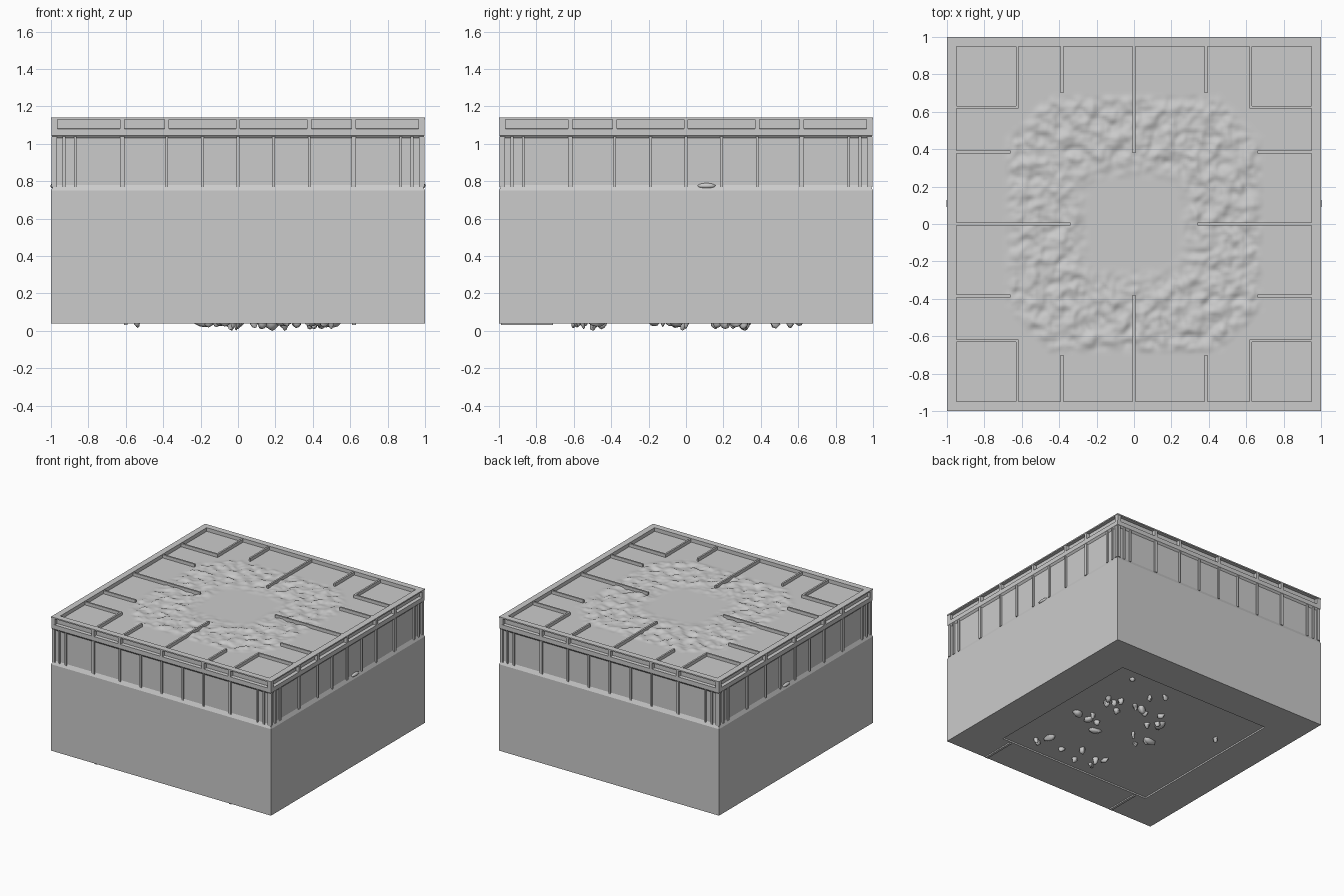
import bpy, bmesh, math, random
from mathutils import Vector, Matrix, noise

if "Cube" in bpy.data.objects:
    bpy.data.objects.remove(bpy.data.objects["Cube"])

random.seed(4)


def finish(name, bm, smooth=None):
    bmesh.ops.recalc_face_normals(bm, faces=bm.faces[:])
    me = bpy.data.meshes.new(name)
    bm.to_mesh(me)
    bm.free()
    ob = bpy.data.objects.new(name, me)
    bpy.context.collection.objects.link(ob)
    if smooth:
        bpy.ops.object.select_all(action='DESELECT')
        ob.select_set(True)
        bpy.context.view_layer.objects.active = ob
        bpy.ops.object.shade_smooth_by_angle(angle=math.radians(smooth))
    return ob


def box(bm, x0, x1, y0, y1, z0, z1):
    m = (Matrix.Translation(((x0 + x1) / 2, (y0 + y1) / 2, (z0 + z1) / 2))
         @ Matrix.Diagonal((abs(x1 - x0), abs(y1 - y0), abs(z1 - z0), 1)))
    return bmesh.ops.create_cube(bm, size=1, matrix=m)['verts']


def four_sides(bm, x0, x1, y0, y1, z0, z1):
    """Same box repeated on all four walls."""
    for k in range(4):
        v = box(bm, x0, x1, y0, y1, z0, z1)
        bmesh.ops.rotate(bm, verts=v, cent=(0, 0, 0),
                         matrix=Matrix.Rotation(k * math.pi / 2, 3, 'Z'))


# Block body: square profile swept from the underside recess up to the top rim
profile = [(0.70, 0.052), (0.70, 0.04), (1, 0.04), (1, 0.75), (0.985, 0.78),
           (0.985, 1.03), (0.998, 1.045), (0.998, 1.08), (0.97, 1.082),
           (0.97, 1.13), (1, 1.13), (1, 1.14), (0.95, 1.14), (0.95, 1.105)]
bm = bmesh.new()
prev = None
for h, z in profile:
    ring = [bm.verts.new((sx * h, sy * h, z))
            for sx, sy in ((-1, -1), (1, -1), (1, 1), (-1, 1))]
    if prev:
        for i in range(4):
            j = (i + 1) % 4
            bm.faces.new((prev[i], prev[j], ring[j], ring[i]))
    else:
        bm.faces.new(ring)
    prev = ring
finish("block_body", bm)

# Wall battens between the recessed panels, closer together at the corners
bm = bmesh.new()
for x in (0, 0.19, 0.38, 0.62, 0.87, 0.93, 0.98):
    for s in ((1, -1) if x else (1,)):
        w = 0.012 if x in (0.62, 0.98) else 0.007
        four_sides(bm, s * x - w, s * x + w, -0.998, -0.98, 0.77, 1.04)
finish("wall_battens", bm)

# Frieze dividers between the pockets under the rim
bm = bmesh.new()
for x in (-0.985, -0.62, -0.38, 0, 0.38, 0.62, 0.985):
    four_sides(bm, x - 0.012, x + 0.012, -0.998, -0.965, 1.08, 1.132)
finish("frieze_dividers", bm)

# Top floor: flat field with a rough ring around a smooth centre
bm = bmesh.new()
bmesh.ops.create_grid(bm, x_segments=150, y_segments=150, size=0.951)


def ramp(v):
    return max(0.0, min(1.0, v))


for v in bm.verts:
    x, y = v.co.x, v.co.y
    outer = max(abs(x), abs(y), (abs(x) + abs(y)) * 0.60)
    inner = (abs(x) ** 4 + abs(y) ** 4) ** 0.25
    mask = ramp((0.69 - outer) / 0.05) * ramp((inner - 0.24) / 0.10)
    n = noise.noise(Vector((x * 14, y * 14, 2))) + 0.5 * noise.noise(Vector((x * 29, y * 29, 7)))
    v.co.z = 1.11 + mask * (0.004 + 0.016 * n)
finish("top_floor", bm, 60)

# Top ribs: spokes running in from the rim and corner frames
bm = bmesh.new()
t = 0.007
for s in (-1, 1):
    box(bm, -t, t, s * 0.38, s * 0.955, 1.09, 1.136)
    box(bm, s * 0.34, s * 0.955, -t, t, 1.09, 1.136)
    for q in (-1, 1):
        box(bm, q * 0.385 - t, q * 0.385 + t, s * 0.70, s * 0.955, 1.09, 1.136)
        box(bm, s * 0.66, s * 0.955, q * 0.385 - t, q * 0.385 + t, 1.09, 1.136)
        box(bm, q * 0.625 - t, q * 0.625 + t, s * 0.618, s * 0.955, 1.09, 1.136)
        box(bm, q * 0.618, q * 0.955, s * 0.625 - t, s * 0.625 + t, 1.09, 1.136)
finish("top_ribs", bm)

# Small chipped ledge on the right and left walls
bm = bmesh.new()
for s in (-1, 1):
    m = Matrix.Translation((s * 0.985, 0.11, 0.775)) @ Matrix.Diagonal((0.018, 0.05, 0.015, 1))
    bmesh.ops.create_icosphere(bm, subdivisions=2, radius=1, matrix=m)
finish("wall_chips", bm, 50)

# Two short ribs under the front edge
bm = bmesh.new()
for x in (-0.6, 0.62):
    box(bm, x - 0.01, x + 0.01, -0.99, -0.71, 0.03, 0.045)
finish("underside_ribs", bm)

# Rough lumps scattered over the underside recess
bm = bmesh.new()
for i in range(34):
    x = random.uniform(-0.2, 0.5) if i < 26 else random.uniform(-0.55, 0.65)
    y = random.choice((-0.54, -0.08, 0.25, 0.52)) + random.uniform(-0.1, 0.1)
    r = random.uniform(0.012, 0.035)
    drop = 0.052 if i < 4 else random.uniform(0.025, 0.045)
    m = (Matrix.Translation((x, y, 0.052)) @ Matrix.Rotation(random.uniform(0, 3), 4, 'Z')
         @ Matrix.Diagonal((r * random.uniform(0.8, 2), r, drop, 1)))
    vs = bmesh.ops.create_icosphere(bm, subdivisions=2, radius=1, matrix=m)['verts']
    for v in vs:
        v.co.x += 0.012 * noise.noise(v.co * 40)
        v.co.y += 0.012 * noise.noise(v.co * 40 + Vector((5, 5, 5)))
finish("underside_lumps", bm, 50)
